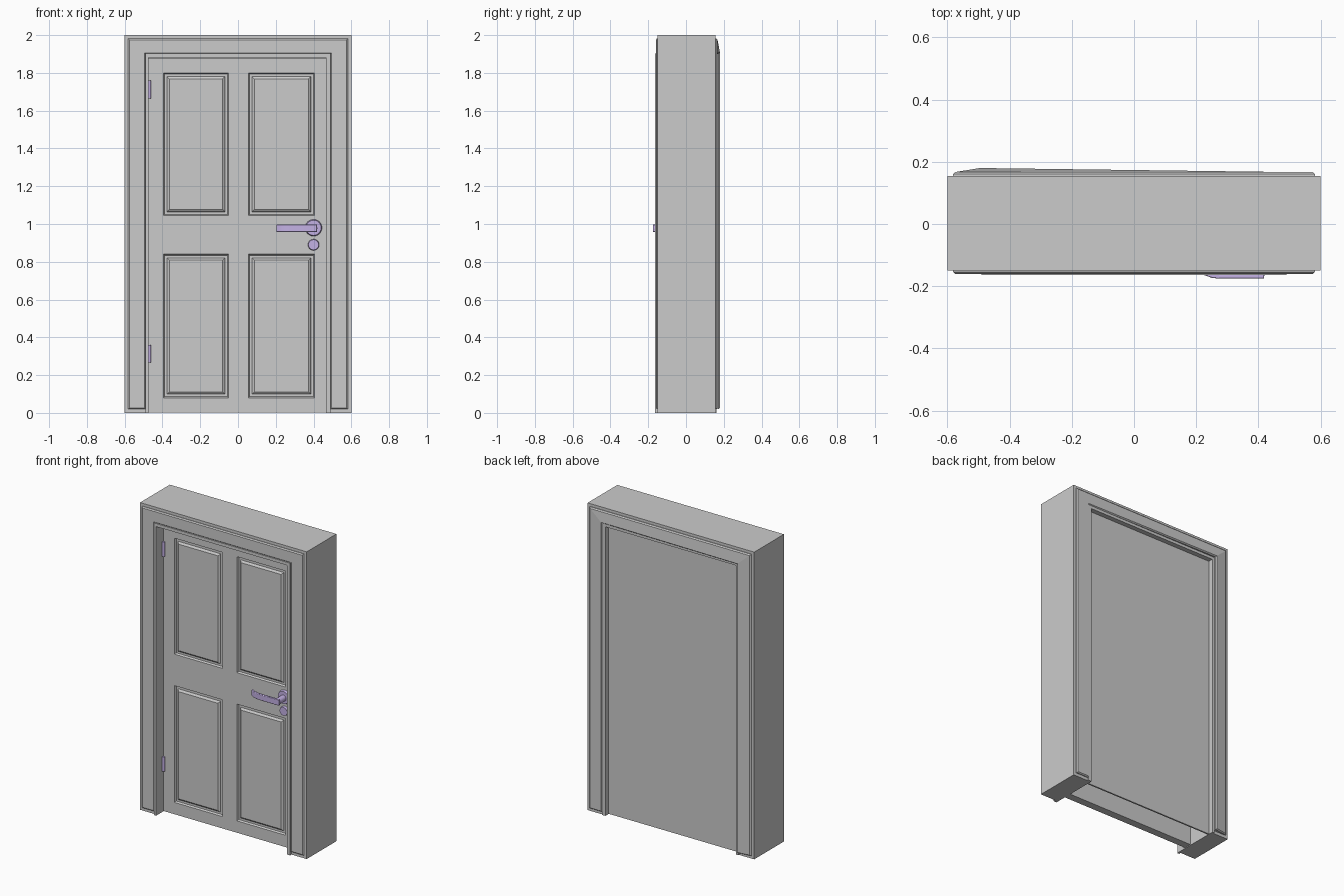
import bpy, bmesh, math
from mathutils import Matrix

if "Cube" in bpy.data.objects:
    bpy.data.objects.remove(bpy.data.objects["Cube"])

metal = bpy.data.materials.new("hardware_metal")
metal.diffuse_color = (0.55, 0.44, 0.78, 1)
metal.use_nodes = True
metal.node_tree.nodes["Principled BSDF"].inputs["Base Color"].default_value = metal.diffuse_color


def finish(bm, name, mat=None):
    bmesh.ops.recalc_face_normals(bm, faces=bm.faces)
    me = bpy.data.meshes.new(name)
    bm.to_mesh(me)
    bm.free()
    ob = bpy.data.objects.new(name, me)
    bpy.context.collection.objects.link(ob)
    if mat:
        me.materials.append(mat)
    return ob


def arch(name, loops):
    """Door-shaped arch. Each loop: outer x, top, inner left, inner right,
    inner top, bottom, y of outer edge, y of inner left edge, y of inner right edge."""
    bm = bmesh.new()
    rings = []
    for xo, zo, xl, xr, zi, zb, yo, yl, yr in loops:
        pts = [(-xo, yo, zb), (-xo, yo, zo), (xo, yo, zo), (xo, yo, zb),
               (xr, yr, zb), (xr, yr, zi), (xl, yl, zi), (xl, yl, zb)]
        rings.append([bm.verts.new(p) for p in pts])
    for a, b in zip(rings, rings[1:]):
        for i in range(8):
            j = (i + 1) % 8
            bm.faces.new((a[i], a[j], b[j], b[i]))
    for r in (rings[0], rings[-1]):
        for q in ((0, 1, 6, 7), (1, 2, 5, 6), (2, 3, 4, 5)):
            bm.faces.new([r[i] for i in q])
    return finish(bm, name)


def cylinder(name, x, z, r, y0, y1, r2=None):
    """Disc or rod lying along y, wide end r at y0."""
    bm = bmesh.new()
    bmesh.ops.create_cone(bm, cap_ends=True, segments=32, radius1=r, radius2=r2 or r,
                          depth=abs(y1 - y0),
                          matrix=Matrix.Translation((x, (y0 + y1) / 2, z)) @ Matrix.Rotation(math.pi / 2, 4, 'X'))
    return smooth(finish(bm, name, metal))


def smooth(ob):
    bpy.ops.object.select_all(action='DESELECT')
    ob.select_set(True)
    bpy.context.view_layer.objects.active = ob
    bpy.ops.object.shade_smooth_by_angle()
    return ob


# Wall frame, jamb lining and moulded casings on both sides
arch("frame", [(0.6, 2, -0.488, 0.488, 1.9, 0, y, y, y) for y in (-0.15, 0.155)])
arch("jamb_lining", [(0.49, 1.902, -0.475, 0.467, 1.882, 0, y, y, y) for y in (-0.164, 0.162)])
arch("front_casing", [(0.582, 1.982, -0.49, 0.49, 1.9, 0.02, -0.145, -0.145, -0.145),
                      (0.582, 1.982, -0.49, 0.49, 1.9, 0.02, -0.154, -0.154, -0.154),
                      (0.575, 1.975, -0.496, 0.496, 1.906, 0.026, -0.16, -0.16, -0.16)])
arch("back_casing", [(0.582, 1.982, -0.49, 0.49, 1.9, 0.02, 0.15, 0.15, 0.15),
                     (0.582, 1.982, -0.49, 0.49, 1.9, 0.02, 0.16, 0.172, 0.16),
                     (0.575, 1.975, -0.496, 0.496, 1.906, 0.026, 0.167, 0.18, 0.167)])

# Door leaf with four sunk and raised panels
bm = bmesh.new()
xs = (-0.473, -0.395, -0.05, 0.055, 0.405, 0.465)
zs = (0.003, 0.08, 0.84, 1.045, 1.80, 1.88)
FRONT, BACK = -0.09, -0.04
grid = [[bm.verts.new((x, FRONT, z)) for x in xs] for z in zs]
panels = []
for j in range(5):
    for i in range(5):
        f = bm.faces.new((grid[j][i], grid[j][i + 1], grid[j + 1][i + 1], grid[j + 1][i]))
        if i in (1, 3) and j in (1, 3):
            panels.append(f)
rim = [e for e in bm.edges if e.is_boundary]
ext = bmesh.ops.extrude_edge_only(bm, edges=rim)["geom"]
for v in ext:
    if isinstance(v, bmesh.types.BMVert):
        v.co.y = BACK
bmesh.ops.contextual_create(bm, geom=[e for e in ext if isinstance(e, bmesh.types.BMEdge) and e.is_boundary])
bmesh.ops.recalc_face_normals(bm, faces=bm.faces)
for width, depth in ((0.008, -0.012), (0.02, 0), (0.004, 0.006), (0.012, 0.006)):
    bmesh.ops.inset_individual(bm, faces=panels, thickness=width, depth=depth)
finish(bm, "door_leaf")

# Flat panel closing the opening at the back
bm = bmesh.new()
bmesh.ops.create_cube(bm, size=1, matrix=Matrix.Translation((-0.004, 0.125, 0.942))
                      @ Matrix.Diagonal((0.944, 0.01, 1.88, 1)))
finish(bm, "back_panel")

# Hinges
for label, z in (("upper", 1.712), ("lower", 0.313)):
    bm = bmesh.new()
    bmesh.ops.create_cone(bm, cap_ends=True, segments=16, radius1=0.009, radius2=0.009, depth=0.095,
                          matrix=Matrix.Translation((-0.47, -0.095, z)))
    smooth(finish(bm, label + "_hinge", metal))

# Handle: rose, spindle, lever bending towards the door, lock cover
cylinder("handle_rose", 0.4, 0.98, 0.045, -0.088, -0.105, 0.04)
cylinder("handle_spindle", 0.4, 0.977, 0.02, -0.1, -0.168)
cylinder("lock_cover", 0.4, 0.89, 0.03, -0.088, -0.105, 0.027)
path = [(0.418, -0.168), (0.275, -0.168), (0.25, -0.165), (0.225, -0.156), (0.203, -0.143)]
bm = bmesh.new()
outline = [(x, y - 0.008) for x, y in path] + [(x, y + 0.006) for x, y in reversed(path)]
face = bm.faces.new([bm.verts.new((x, y, 0.958)) for x, y in outline])
top = bmesh.ops.extrude_face_region(bm, geom=[face])["geom"]
bmesh.ops.translate(bm, verts=[v for v in top if isinstance(v, bmesh.types.BMVert)], vec=(0, 0, 0.039))
if not face.is_valid or len([f for f in bm.faces if len(f.verts) == len(outline)]) < 2:
    bmesh.ops.holes_fill(bm, edges=bm.edges, sides=0)
lever = smooth(finish(bm, "handle_lever", metal))
bevel = lever.modifiers.new("rounded_edges", 'BEVEL')
bevel.width = 0.003
bevel.segments = 2
